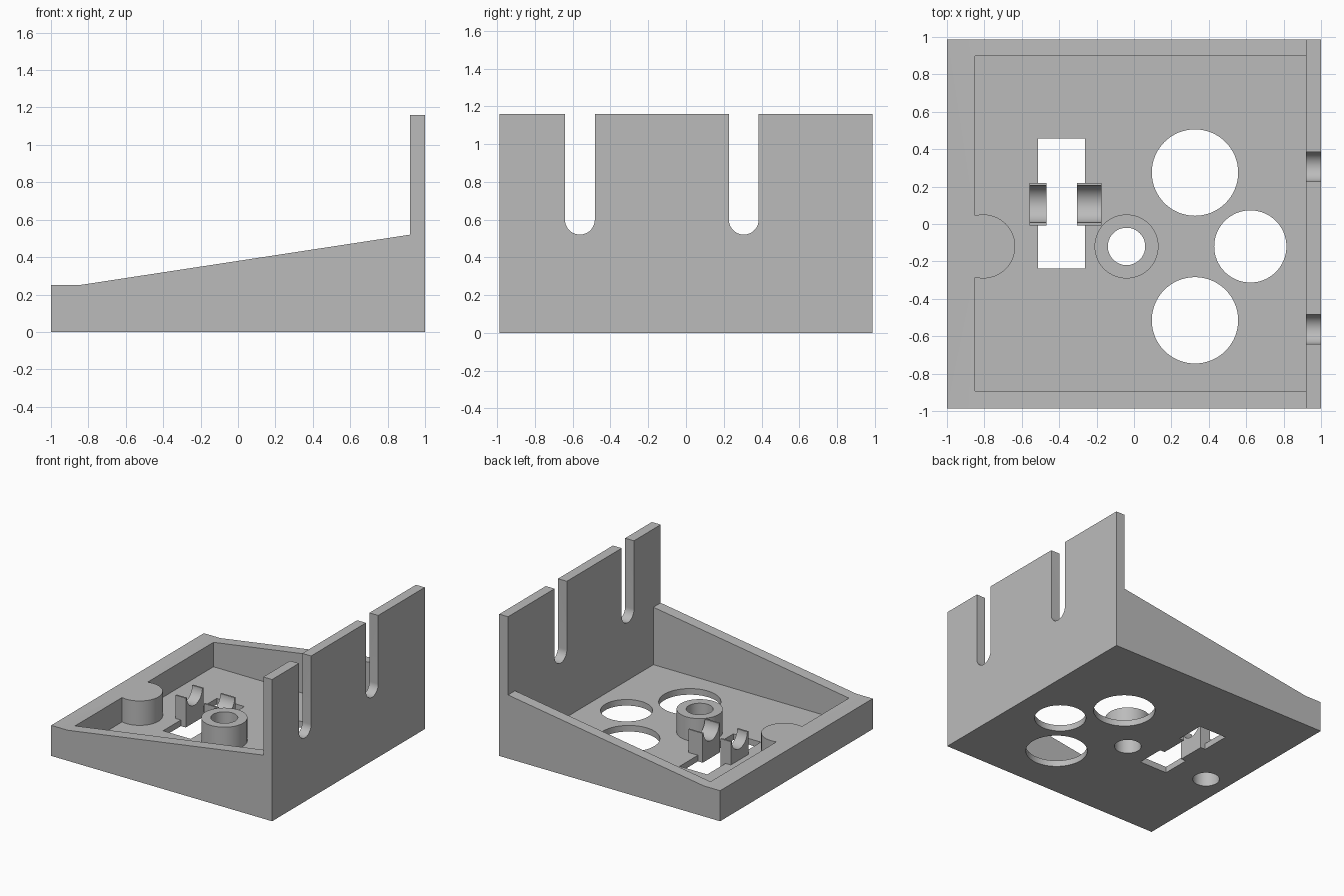
import bpy, bmesh, math
from mathutils import Matrix

if "Cube" in bpy.data.objects:
    bpy.data.objects.remove(bpy.data.objects["Cube"])

grey = bpy.data.materials.new("plain_grey")
grey.use_nodes = True
GREY = (0.5, 0.5, 0.5, 1)
grey.diffuse_color = GREY
grey.node_tree.nodes["Principled BSDF"].inputs["Base Color"].default_value = GREY

FLOOR, RIM, HALF_Y = 0.05, 0.25, 0.987


def make_object(name, bm):
    bmesh.ops.recalc_face_normals(bm, faces=bm.faces)
    mesh = bpy.data.meshes.new(name)
    bm.to_mesh(mesh)
    bm.free()
    mesh.materials.append(grey)
    obj = bpy.data.objects.new(name, mesh)
    bpy.context.collection.objects.link(obj)
    return obj


def box(name, x0, x1, y0, y1, z0, z1):
    bm = bmesh.new()
    bmesh.ops.create_cube(bm, size=1)
    bmesh.ops.scale(bm, verts=bm.verts, vec=(x1 - x0, y1 - y0, z1 - z0))
    bmesh.ops.translate(bm, verts=bm.verts, vec=((x0 + x1) / 2, (y0 + y1) / 2, (z0 + z1) / 2))
    return make_object(name, bm)


def cylinder(name, centre, radius, length, along_x=False):
    bm = bmesh.new()
    turn = Matrix.Rotation(math.pi / 2, 4, "Y") if along_x else Matrix()
    bmesh.ops.create_cone(bm, cap_ends=True, segments=64, radius1=radius, radius2=radius,
                          depth=length, matrix=Matrix.Translation(centre) @ turn)
    return make_object(name, bm)


def upright(name, x, y, radius, z0, z1):
    return cylinder(name, (x, y, (z0 + z1) / 2), radius, z1 - z0)


def combine(target, tool, operation):
    mod = target.modifiers.new(operation.lower(), "BOOLEAN")
    mod.operation, mod.solver, mod.object = operation, "EXACT", tool
    bpy.context.view_layer.objects.active = target
    bpy.ops.object.modifier_apply(modifier=mod.name)
    bpy.data.objects.remove(tool)


def cut(target, tool):
    combine(target, tool, "DIFFERENCE")


# Wedge-shaped tray with a tall end wall, extruded from its side profile
profile = [(-1, 0), (1, 0), (1, 1.16), (0.92, 1.16), (0.92, 0.52), (-0.85, RIM), (-1, RIM)]
bm = bmesh.new()
side = bm.faces.new([bm.verts.new((x, -HALF_Y, z)) for x, z in profile])
swept = bmesh.ops.extrude_face_region(bm, geom=[side])["geom"]
bmesh.ops.translate(bm, verts=[v for v in swept if isinstance(v, bmesh.types.BMVert)],
                    vec=(0, 2 * HALF_Y, 0))
tray = make_object("sloped_tray", bm)

# Hollow inside
cut(tray, box("cavity", -0.85, 0.92, -0.893, 0.897, FLOOR, 0.9))

# Two round-bottomed slots in the end wall
for y in (-0.562, 0.306):
    cut(tray, box("slot", 0.85, 1.1, y - 0.079, y + 0.079, 0.6, 1.3))
    cut(tray, cylinder("slot_end", (0.98, y, 0.6), 0.079, 0.24, along_x=True))

# Floor openings
for x, y, r in ((0.326, 0.275, 0.231), (0.326, -0.515, 0.231), (0.622, -0.12, 0.193)):
    cut(tray, upright("opening", x, y, r, -0.1, 0.1))
cut(tray, box("window", -0.512, -0.262, -0.237, 0.457, -0.1, 0.1))

# Cradles with a half-round groove, straddling the window edges
for x0, x1 in ((-0.56, -0.468), (-0.305, -0.175)):
    cradle = box("cradle", x0, x1, -0.007, 0.22, 0, 0.24)
    cut(cradle, cylinder("groove", ((x0 + x1) / 2, 0.107, 0.24), 0.1, 0.3, along_x=True))
    combine(tray, cradle, "UNION")

# Posts: an end one, bored from below, and a middle one, bored through
for x, bore_top, top in ((-0.806, 0.2, RIM), (-0.04, 0.4, 0.24)):
    combine(tray, upright("post", x, -0.12, 0.171, 0, top), "UNION")
    cut(tray, upright("bore", x, -0.12, 0.1, -0.1, bore_top))

# Smooth round walls, keep sharp edges
bpy.ops.object.select_all(action="DESELECT")
tray.select_set(True)
bpy.context.view_layer.objects.active = tray
bpy.ops.object.shade_smooth_by_angle(angle=math.radians(30))
